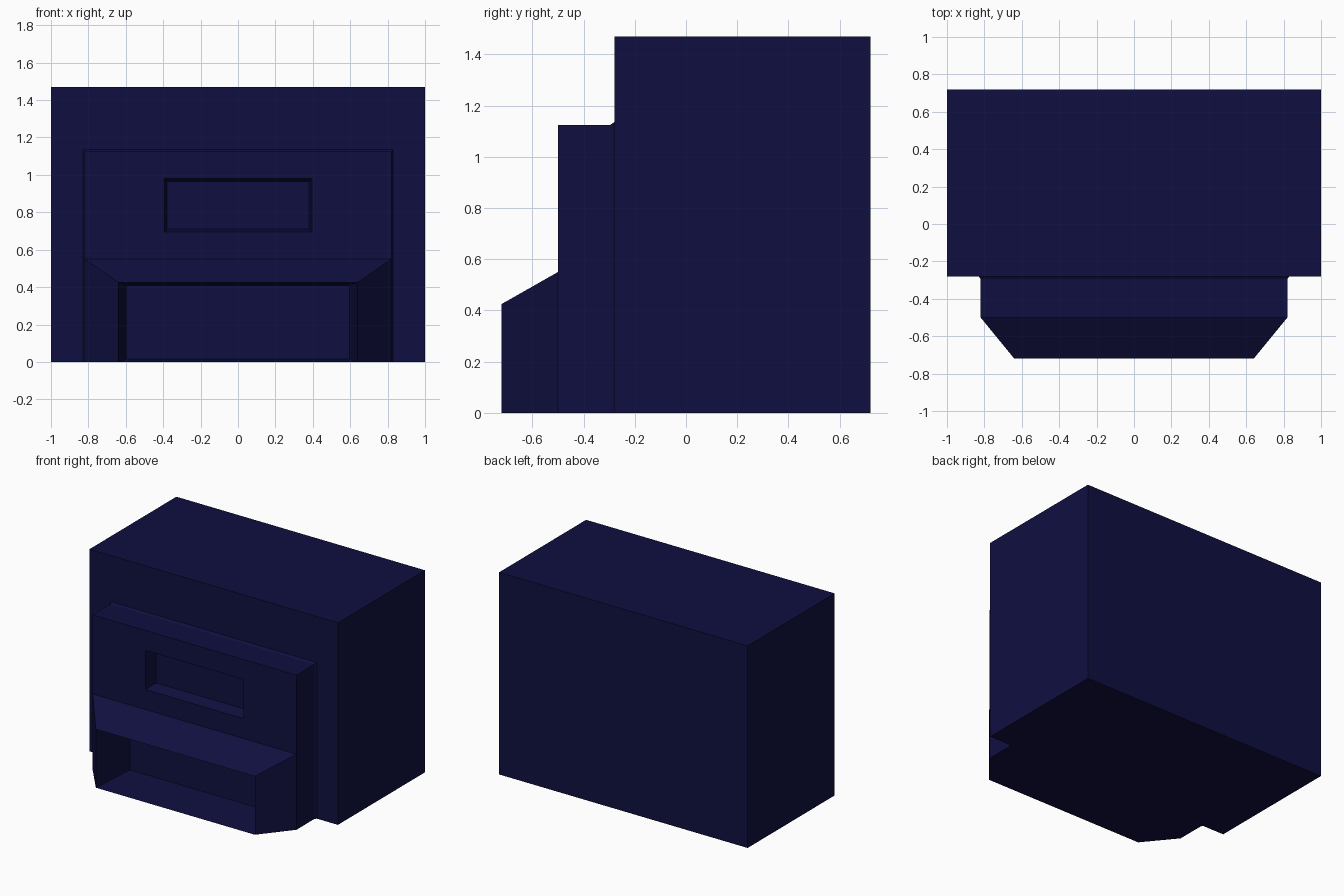
import bpy
import bmesh

if "Cube" in bpy.data.objects:
    bpy.data.objects.remove(bpy.data.objects["Cube"])

navy = bpy.data.materials.new("dark navy")
navy.diffuse_color = (0.0048, 0.0048, 0.052, 1.0)
navy.use_nodes = True
navy.node_tree.nodes["Principled BSDF"].inputs["Base Color"].default_value = navy.diffuse_color


def loft(name, rings, skip=(), back=False):
    """Join rectangles (half width, z low, z high, y) from back to front.
    skip holds (segment, side); sides are 0 bottom, 1 right, 2 top, 3 left."""
    bm = bmesh.new()
    loops = []
    for w, z0, z1, y in rings:
        corners = ((-w, z0), (w, z0), (w, z1), (-w, z1))
        loops.append([bm.verts.new((x, y, z)) for x, z in corners])
    for s in range(len(loops) - 1):
        a, b = loops[s], loops[s + 1]
        for i in range(4):
            if (s, i) not in skip:
                j = (i + 1) % 4
                bm.faces.new((a[i], a[j], b[j], b[i]))
    bm.faces.new(loops[-1])
    if back:
        bm.faces.new(loops[0][::-1])
    mesh = bpy.data.meshes.new(name)
    bm.to_mesh(mesh)
    bm.free()
    mesh.materials.append(navy)
    obj = bpy.data.objects.new(name, mesh)
    bpy.context.collection.objects.link(obj)
    return obj


# Large rear block
loft("main_body", [(1.0, 0.0, 1.47, 0.72), (1.0, 0.0, 1.47, -0.28)], back=True)

# Upper front panel with its recessed window
loft("upper_panel", [
    (0.83, 0.55, 1.135, -0.28),
    (0.82, 0.55, 1.125, -0.295),
    (0.82, 0.55, 1.125, -0.50),
    (0.395, 0.695, 0.98, -0.50),
    (0.38, 0.71, 0.965, -0.60 + 0.20),
], skip={(0, 0), (1, 0)})

# Lower panel tapering into a hood, with a deep opening in its front
loft("lower_hood", [
    (0.83, 0.0, 0.55, -0.28),
    (0.82, 0.0, 0.55, -0.295),
    (0.82, 0.0, 0.55, -0.50),
    (0.64, 0.0, 0.425, -0.72),
    (0.595, 0.015, 0.41, -0.39),
], skip={(0, 2), (1, 2)})
